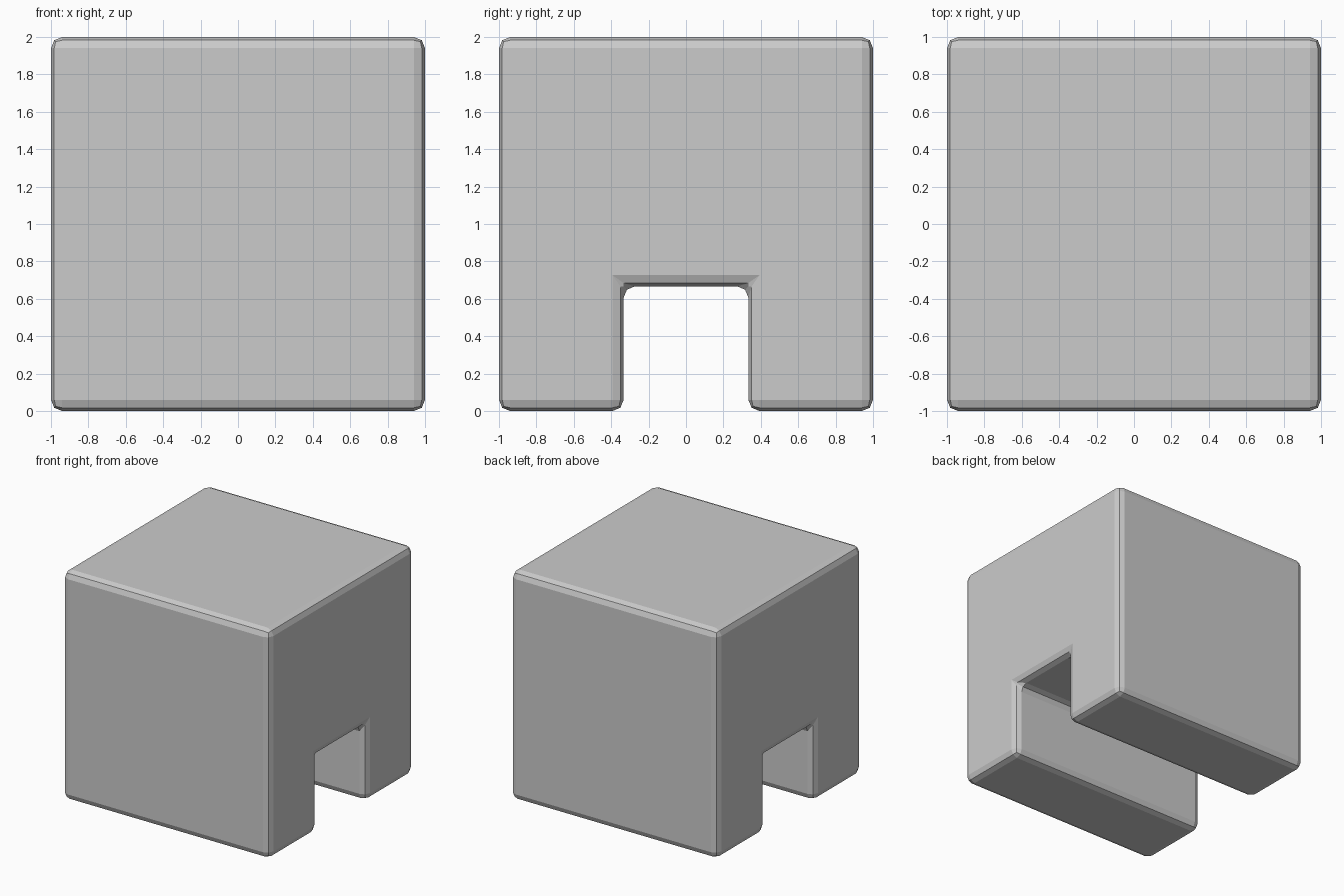
import bpy, bmesh

if "Cube" in bpy.data.objects:
    bpy.data.objects.remove(bpy.data.objects["Cube"])

# Arch outline in the YZ plane: a square with a notch cut up from the ground
W, N, H = 1.0, 1 / 3, 2 / 3
half = [(N, H), (N, 0), (W, 0), (W, 2)]
outline = half + [(-y, z) for y, z in reversed(half)]

# Tunnel block: extrude the outline along x
bm = bmesh.new()
face = bm.faces.new([bm.verts.new((-1, y, z)) for y, z in outline])
ext = bmesh.ops.extrude_face_region(bm, geom=[face])
verts = [g for g in ext["geom"] if isinstance(g, bmesh.types.BMVert)]
bmesh.ops.translate(bm, verts=verts, vec=(2, 0, 0))
bmesh.ops.recalc_face_normals(bm, faces=bm.faces)
mesh = bpy.data.meshes.new("tunnel_block")
bm.to_mesh(mesh)
bm.free()
block = bpy.data.objects.new("tunnel_block", mesh)
bpy.context.collection.objects.link(block)

# Two-step rounding on every edge, including the inner tunnel corners
bevel = block.modifiers.new("edge_rounding", "BEVEL")
bevel.width = 0.06
bevel.segments = 2
bevel.limit_method = "ANGLE"
